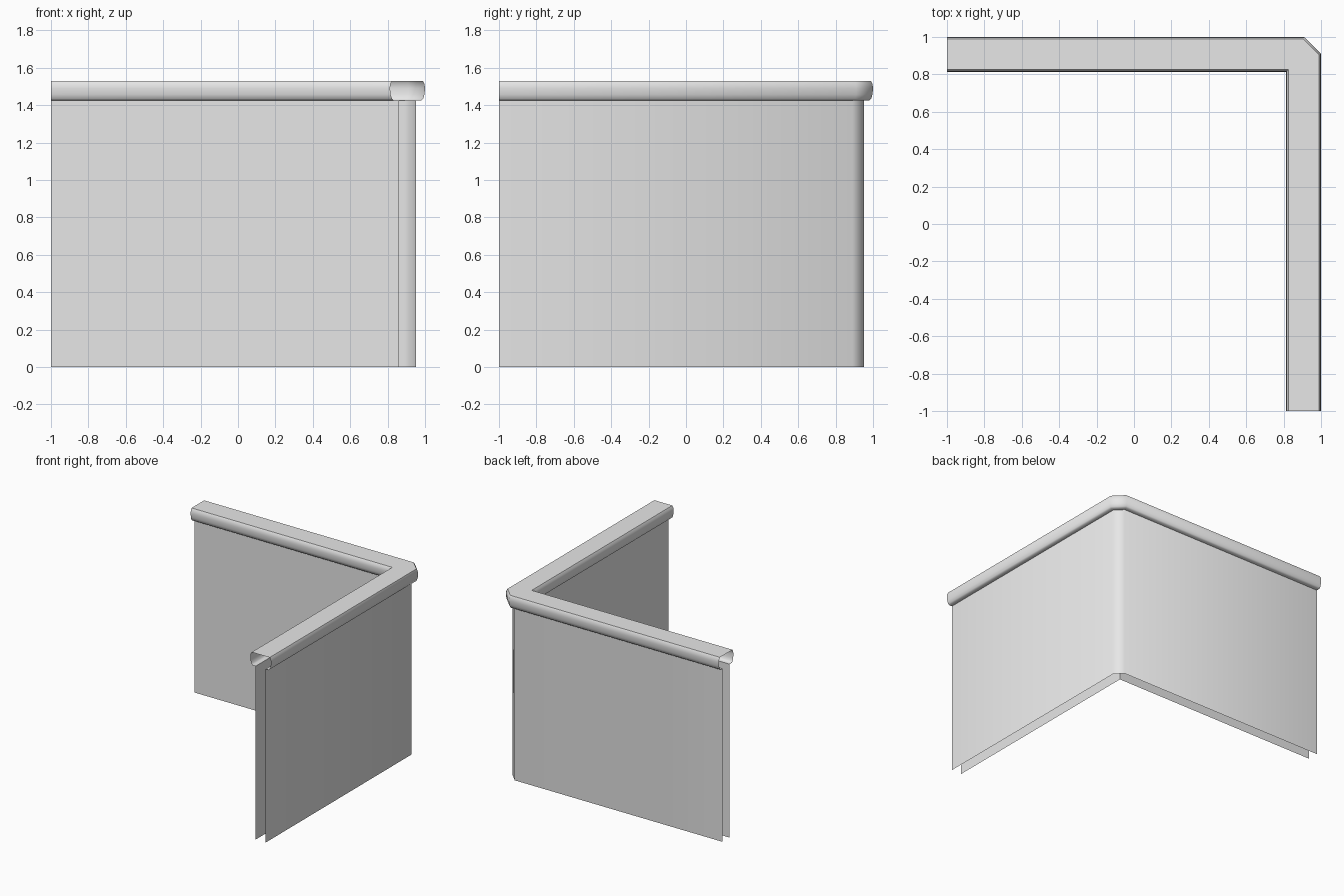
import bpy, bmesh, math

cube = bpy.data.objects.get("Cube")
if cube:
    bpy.data.objects.remove(cube, do_unlink=True)

grey = bpy.data.materials.new("plain grey")
grey.use_nodes = True
grey.diffuse_color = (0.8, 0.8, 0.8, 1)
grey.node_tree.nodes["Principled BSDF"].inputs["Base Color"].default_value = (0.8, 0.8, 0.8, 1)

WIDTH = 0.187      # full width of the coping
CHAMFER = 0.09     # cut on the outer corner
LIP = 1.425        # height where panels meet the coping
TOP = 1.53


def corner_path(d):
    """Plan path of the L at distance d inside the outer face."""
    a = 1 - d
    b = a if d > WIDTH / 2 else 1 - CHAMFER - d * math.tan(math.pi / 8)
    return [(-1, a), (b, a), (a, b), (a, -1)]


def sweep(name, profile):
    """Sweep (inset, height) points around the mitred corner."""
    bm = bmesh.new()
    rows = [[bm.verts.new((x, y, z)) for x, y in corner_path(d)] for d, z in profile]
    for low, high in zip(rows, rows[1:]):
        for j in range(3):
            bm.faces.new((low[j], high[j], high[j + 1], low[j + 1]))
    bmesh.ops.remove_doubles(bm, verts=bm.verts, dist=0.0001)
    mesh = bpy.data.meshes.new(name)
    bm.to_mesh(mesh)
    bm.free()
    mesh.materials.append(grey)
    obj = bpy.data.objects.new(name, mesh)
    bpy.context.collection.objects.link(obj)
    bpy.ops.object.select_all(action='DESELECT')
    obj.select_set(True)
    bpy.context.view_layer.objects.active = obj
    bpy.ops.object.shade_smooth_by_angle(angle=math.radians(50))
    return obj


# Thin wall panels, open at the ends and the bottom
panel_inset = 0.048
sweep("outer_panel", [(panel_inset, 0), (panel_inset, LIP)])
sweep("inner_panel", [(WIDTH - panel_inset, LIP), (WIDTH - panel_inset, 0)])

# Hollow rounded coping, its underside lips meeting the panels
side = [(panel_inset, LIP), (0.02, LIP), (0.01, 1.434), (0.003, 1.457),
        (0, 1.49), (0.003, 1.515), (0.012, TOP)]
sweep("coping", side + [(WIDTH - d, z) for d, z in reversed(side)])
